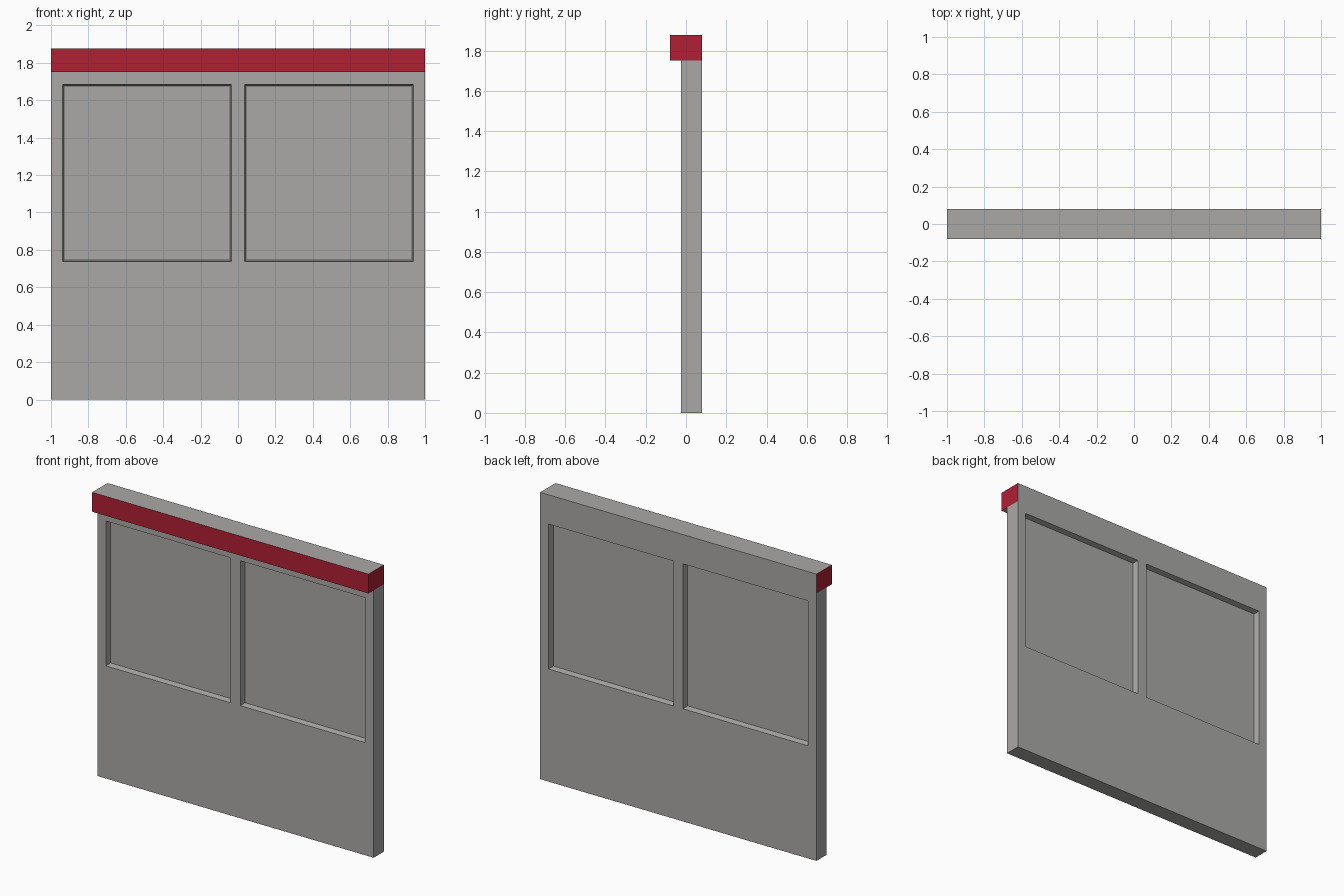
import bpy, bmesh
from mathutils import Vector

if "Cube" in bpy.data.objects:
    bpy.data.objects.remove(bpy.data.objects["Cube"])

FRONT, BACK, OVERHANG = -0.025, 0.079, -0.079
HEIGHT, BEAM_Z = 1.877, 1.75
WIN_X, WIN_Z = (0.035, 0.9385), (0.737, 1.685)


def material(name, rgb):
    m = bpy.data.materials.new(name)
    m.diffuse_color = (*rgb, 1)
    m.use_nodes = True
    m.node_tree.nodes["Principled BSDF"].inputs["Base Color"].default_value = m.diffuse_color
    return m


# Wall slab
bm = bmesh.new()
bmesh.ops.create_cube(bm, size=1)
for v in bm.verts:
    v.co = Vector((v.co.x * 2,
                   BACK if v.co.y > 0 else FRONT,
                   HEIGHT if v.co.z > 0 else 0))

# Cut lines around the windows and under the beam
cuts = [((s * x, 0, 0), (1, 0, 0)) for s in (-1, 1) for x in WIN_X]
cuts += [((0, 0, z), (0, 0, 1)) for z in (*WIN_Z, BEAM_Z)]
for co, no in cuts:
    bmesh.ops.bisect_plane(bm, geom=bm.verts[:] + bm.edges[:] + bm.faces[:],
                           plane_co=co, plane_no=no)
bm.normal_update()


# Window recesses, front and back, with slightly sloped reveals
def is_window(f):
    c = f.calc_center_median()
    return (abs(f.normal.y) > 0.9 and WIN_X[0] < abs(c.x) < WIN_X[1]
            and WIN_Z[0] < c.z < WIN_Z[1])


bmesh.ops.inset_individual(bm, faces=[f for f in bm.faces if is_window(f)],
                           thickness=0.011, depth=-0.036)
bm.normal_update()

# Beam overhanging the front along the top
strip = [f for f in bm.faces
         if f.normal.y < -0.9 and f.calc_center_median().z > BEAM_Z]
res = bmesh.ops.extrude_face_region(bm, geom=strip)
old = [f for f in strip if f.is_valid]
if old:
    bmesh.ops.delete(bm, geom=old, context='FACES_ONLY')
for v in res["geom"]:
    if isinstance(v, bmesh.types.BMVert):
        v.co.y = OVERHANG
bmesh.ops.recalc_face_normals(bm, faces=bm.faces[:])
bm.normal_update()

# Red on the front and ends of the beam
for f in bm.faces:
    red = f.calc_center_median().z > BEAM_Z + 0.01 and (
        f.normal.y < -0.9 or abs(f.normal.x) > 0.9)
    f.material_index = int(red)

mesh = bpy.data.meshes.new("window_wall")
bm.to_mesh(mesh)
bm.free()
mesh.materials.append(material("grey", (0.4, 0.394, 0.385)))
mesh.materials.append(material("red", (0.434, 0.014, 0.034)))
bpy.context.collection.objects.link(bpy.data.objects.new("window_wall", mesh))
